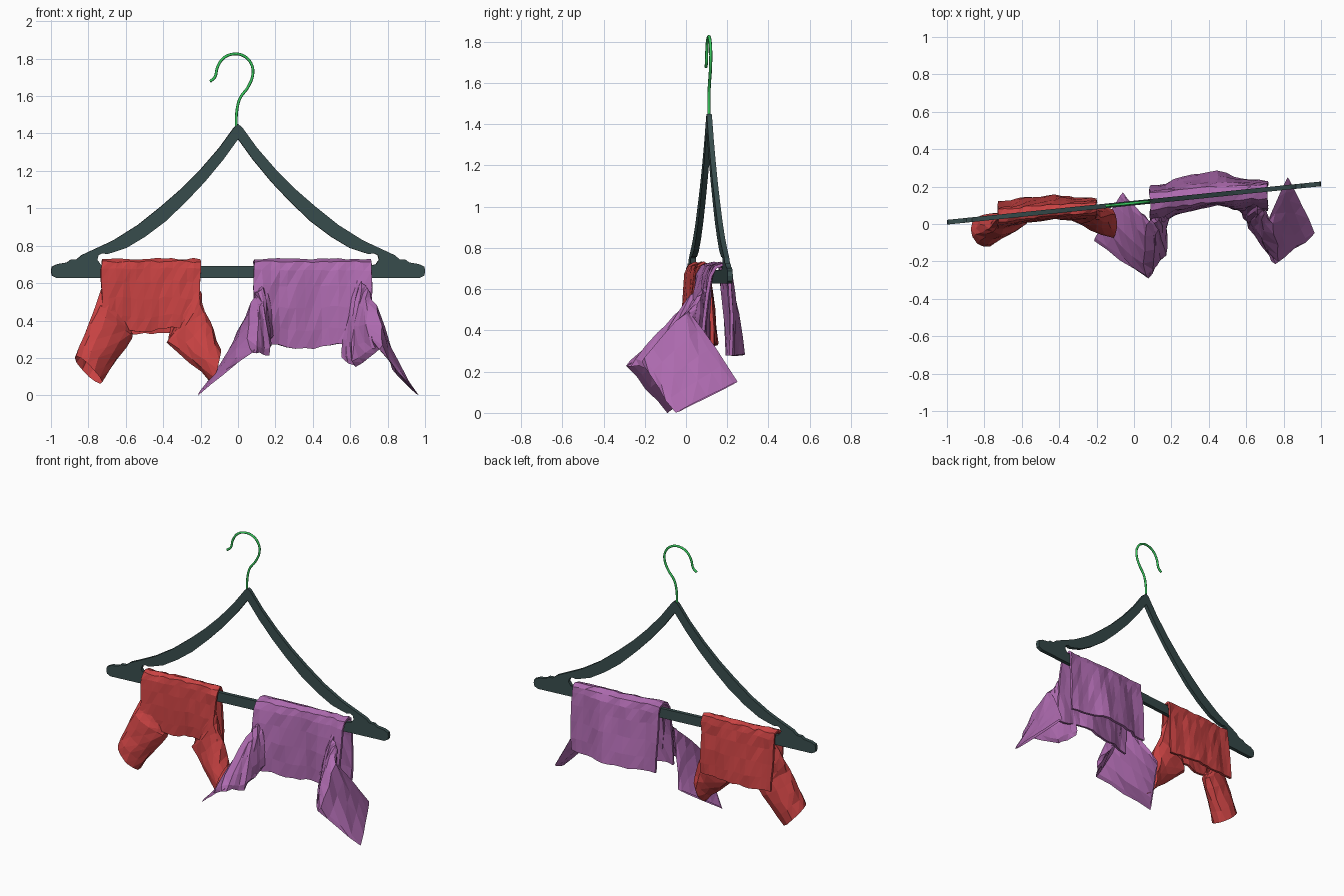
import bpy, bmesh, math, random
from mathutils import Vector

random.seed(4)
cube = bpy.data.objects.get("Cube")
if cube:
    bpy.data.objects.remove(cube)


def material(name, rgb):
    m = bpy.data.materials.new(name)
    m.use_nodes = True
    m.diffuse_color = (*rgb, 1)
    m.node_tree.nodes["Principled BSDF"].inputs["Base Color"].default_value = (*rgb, 1)
    return m


slate = material("dark slate", (0.04, 0.075, 0.075))
green = material("hook green", (0.04, 0.58, 0.11))
red = material("cloth red", (0.58, 0.055, 0.055))
purple = material("cloth purple", (0.42, 0.145, 0.43))

# The hanger plane is turned slightly about z
SLOPE, MID_Y = 0.1025, 0.112


def bar_y(x):
    return MID_Y + SLOPE * x


def place(obj):
    obj.location.y = MID_Y
    obj.rotation_euler.z = math.atan(SLOPE)


def add(name, bm, mat):
    bmesh.ops.recalc_face_normals(bm, faces=bm.faces)
    mesh = bpy.data.meshes.new(name)
    bm.to_mesh(mesh)
    bm.free()
    mesh.materials.append(mat)
    obj = bpy.data.objects.new(name, mesh)
    bpy.context.collection.objects.link(obj)
    return obj


def jitter(amount):
    return Vector([random.uniform(-amount, amount) for _ in range(3)])


def skin(bm, rows, closed=False):
    """Join rows of points into triangles."""
    vs = [[bm.verts.new(p) for p in row] for row in rows]
    n = len(vs[0])
    for a, b in zip(vs, vs[1:]):
        for i in range(n if closed else n - 1):
            j = (i + 1) % n
            bm.faces.new((a[i], a[j], b[j]))
            bm.faces.new((a[i], b[j], b[i]))


# Hanger frame: half outline, extruded and mirrored
outline = [(0, 1.45), (.02, 1.435), (.1, 1.325), (.2, 1.21), (.31, 1.1), (.42, 1.005),
           (.54, .91), (.66, .835), (.71, .81), (.84, .75), (.87, .725), (.9, .725),
           (.92, .71), (.97, .702), (1, .688), (1.005, .665), (1, .64), (.975, .627),
           (0, .627), (0, .692), (.7, .692), (.74, .7), (.757, .725), (.75, .75),
           (.73, .76), (.705, .755), (.67, .765), (.6, .788), (.5, .848), (.39, .93),
           (.28, 1.035), (.18, 1.14), (.08, 1.26), (0, 1.37)]
bm = bmesh.new()
HALF = 0.0125
face = bm.faces.new([bm.verts.new((x, -HALF, z)) for x, z in outline])
out = bmesh.ops.extrude_face_region(bm, geom=[face])["geom"]
for v in out:
    if isinstance(v, bmesh.types.BMVert):
        v.co.y = HALF
inner = [f for f in bm.faces if all(abs(v.co.x) < 1e-5 for v in f.verts)]
bmesh.ops.delete(bm, geom=inner, context="FACES")
bmesh.ops.triangulate(bm, faces=[f for f in bm.faces if len(f.verts) > 4])
frame = add("hanger_frame", bm, slate)
frame.modifiers.new("mirror", "MIRROR")
place(frame)

# Wire hook
path = [(-.01, 1.43), (-.005, 1.53), (.012, 1.59), (.055, 1.65), (.08, 1.72), (.07, 1.775),
        (.03, 1.815), (-.02, 1.825), (-.075, 1.805), (-.11, 1.755), (-.125, 1.7), (-.15, 1.678)]
curve = bpy.data.curves.new("hook", "CURVE")
curve.dimensions = "3D"
curve.bevel_depth = 0.0075
curve.bevel_resolution = 2
curve.resolution_u = 5
curve.use_fill_caps = True
spline = curve.splines.new("BEZIER")
spline.bezier_points.add(len(path) - 1)
for p, (x, z) in zip(spline.bezier_points, path):
    p.co = (x, 0, z)
    p.handle_left_type = p.handle_right_type = "AUTO"
curve.materials.append(green)
hook = bpy.data.objects.new("hook", curve)
bpy.context.collection.objects.link(hook)
place(hook)

# Shirt body cross-section: (depth fraction, height fraction), front hem to back hem
DRAPE = [(-1, 0), (-.98, .2), (-.92, .45), (-.78, .7), (-.64, .88), (-.45, .97), (0, 1),
         (.4, .97), (.52, .88), (.62, .7), (.78, .45), (.92, .2), (1, 0)]


def shirt_body(name, mat, x0, x1, front, back, front_hem, back_hem, ripple, cols=15):
    top = 0.722
    rows = []
    for c in range(cols):
        t = c / (cols - 1)
        x = x0 + (x1 - x0) * t
        row = []
        for d, h in DRAPE:
            hem = front_hem if d < 0 else back_hem
            if d < 0:
                hem += 0.012 * math.sin(11 * t)
            loose = (1 - h) ** 0.5
            wave = -ripple * math.cos(2 * math.pi * t) * loose
            wave += 0.3 * ripple * math.sin(19 * t + 3 * d) * loose
            # the back hangs closer to the bar towards the left
            y = bar_y(x) + d * (front if d < 0 else back * (1.1 - .45 * t)) + wave
            row.append(Vector((x, y, hem + (top - hem) * h)) + jitter(0.005))
        rows.append(row)
    bm = bmesh.new()
    skin(bm, rows)
    obj = add(name, bm, mat)
    layer = obj.modifiers.new("two layers", "SOLIDIFY")
    layer.thickness = 0.016
    layer.offset = 0


def sleeve(name, mat, sections, sides=12, steps=4):
    """Flattened tube through sections of (upper edge, lower edge, thickness)."""
    secs = [(Vector(a), Vector(b), t) for a, b, t in sections]
    rows = []
    for (a0, b0, t0), (a1, b1, t1) in zip(secs, secs[1:]):
        axis = (a1 + b1 - a0 - b0).normalized()
        for s in range(steps if a1 != secs[-1][0] else steps + 1):
            f = s / steps
            a, b, thick = a0.lerp(a1, f), b0.lerp(b1, f), t0 + (t1 - t0) * f
            normal = axis.cross(a - b).normalized()
            row = []
            for i in range(sides):
                w = 2 * math.pi * i / sides
                p = (a + b) / 2 + (a - b) / 2 * math.cos(w) + normal * thick / 2 * math.sin(w)
                row.append(p + jitter(0.008 if f < 1 else 0.002))
            rows.append(row)
    bm = bmesh.new()
    skin(bm, rows, closed=True)
    add(name, bm, mat)


# Red shirt folded over the bar
shirt_body("red_shirt_body", red, -.73, -.2, .045, .08, .35, .33, .012)
sleeve("red_right_sleeve", red, [((-.7, .04, .64), (-.58, .05, .36), .03),
                                 ((-.78, -.02, .45), (-.56, .04, .31), .11),
                                 ((-.865, -.07, .21), (-.735, -.01, .06), .17)])
sleeve("red_left_sleeve", red, [((-.23, .06, .64), (-.36, .06, .36), .03),
                                ((-.17, .04, .45), (-.38, .06, .28), .09),
                                ((-.1, .05, .24), (-.14, -.04, .07), .15)])

# Purple shirt folded over the bar
shirt_body("purple_shirt_body", purple, .085, .715, .08, .1, .26, .28, .028)
sleeve("purple_right_sleeve", purple, [((.14, .06, .62), (.18, .02, .3), .03),
                                       ((.105, .04, .58), (.165, -.17, .22), .05),
                                       ((.085, .02, .51), (.07, -.29, .23), .05),
                                       ((-.06, .17, .19), (-.215, -.09, .0), .015)])
sleeve("purple_left_sleeve", purple, [((.64, .1, .62), (.55, .08, .2), .03),
                                      ((.69, .07, .58), (.63, -.01, .15), .08),
                                      ((.72, .02, .49), (.755, -.22, .25), .06),
                                      ((.82, .25, .15), (.965, -.05, .0), .015)])
